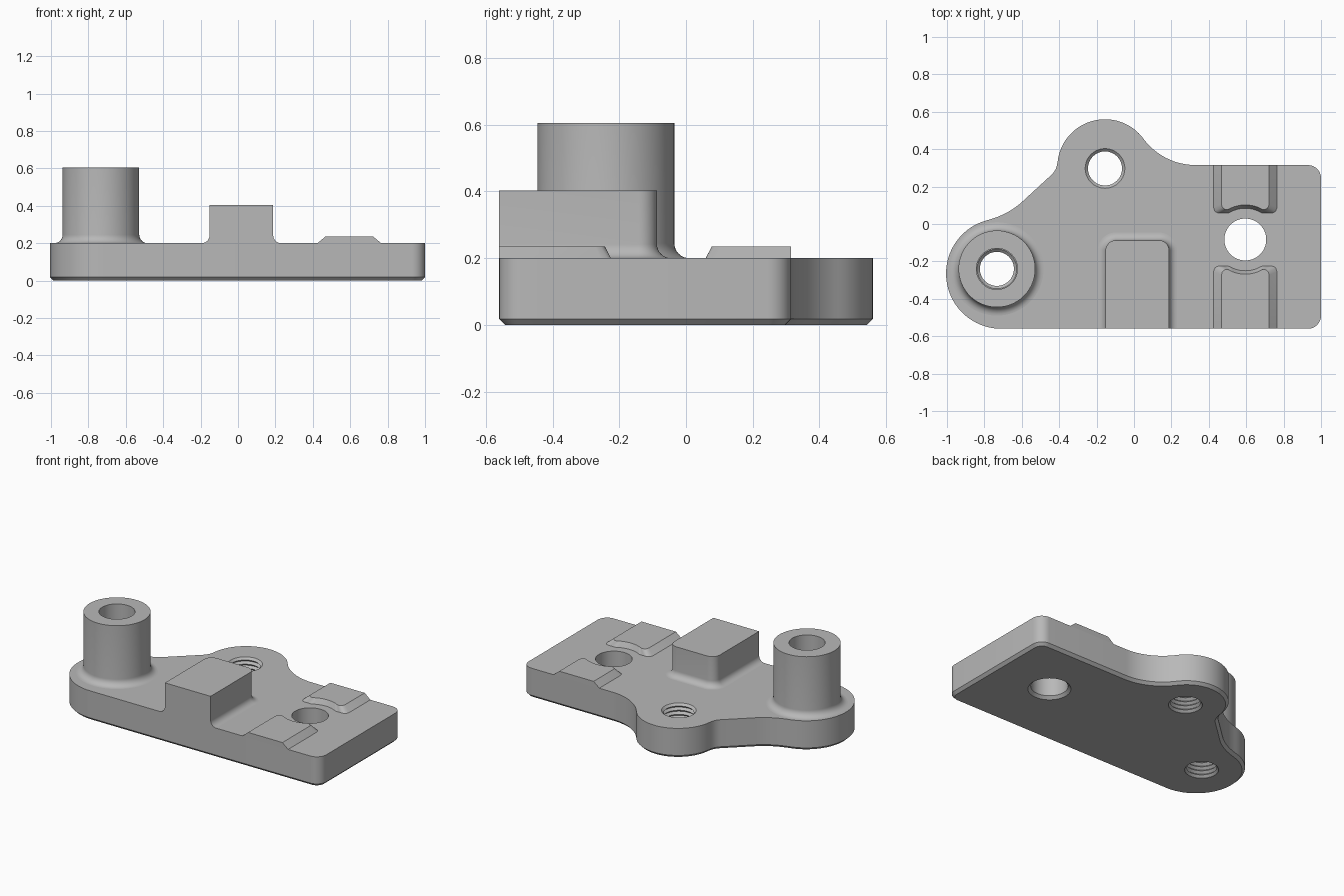
import bpy
import bmesh
from math import sin, cos, radians, sqrt
from mathutils import Vector
from mathutils.geometry import interpolate_bezier

cube = bpy.data.objects.get("Cube")
if cube:
    bpy.data.objects.remove(cube, do_unlink=True)

grey = bpy.data.materials.new("light_grey")
grey.use_nodes = True
grey.diffuse_color = (0.48, 0.48, 0.48, 1)
grey.node_tree.nodes["Principled BSDF"].inputs["Base Color"].default_value = grey.diffuse_color

TOP = 0.2          # upper surface of the plate
FRONT = -0.56
BACK = 0.315
HOLE = (0.595, -0.083)
POST = (-0.733, -0.24)
LOBE = (-0.155, 0.305)


def arc(centre, r, a0, a1, n=16):
    steps = [radians(a0 + (a1 - a0) * i / n) for i in range(n + 1)]
    return [(centre[0] + r * cos(a), centre[1] + r * sin(a)) for a in steps]


def circle(centre, r):
    return arc(centre, r, 0, 360, 64)[:-1]


def bezier(*points, n=12):
    return [(v.x, v.y) for v in interpolate_bezier(*[Vector(p) for p in points], n)]


def inset(outline, d):
    result = []
    for i, p in enumerate(outline):
        along = Vector(outline[(i + 1) % len(outline)]) - Vector(outline[i - 1])
        along.normalize()
        result.append((p[0] - along.y * d, p[1] + along.x * d))
    return result


def loft(name, sections, caps=True):
    """Skin a stack of matching outlines, each given as (outline, height)."""
    bm = bmesh.new()
    rings = [[bm.verts.new((x, y, z)) for x, y in pts] for pts, z in sections]
    n = len(rings[0])
    for low, high in zip(rings, rings[1:]):
        for i in range(n):
            j = (i + 1) % n
            bm.faces.new((low[i], low[j], high[j], high[i]))
    if caps:
        bm.faces.new(rings[0][::-1])
        bm.faces.new(rings[-1])
    mesh = bpy.data.meshes.new(name)
    bm.to_mesh(mesh)
    bm.free()
    mesh.materials.append(grey)
    obj = bpy.data.objects.new(name, mesh)
    bpy.context.collection.objects.link(obj)
    return obj


def activate(obj):
    bpy.ops.object.select_all(action='DESELECT')
    obj.select_set(True)
    bpy.context.view_layer.objects.active = obj


def smooth(obj):
    activate(obj)
    bpy.ops.object.shade_smooth_by_angle(angle=radians(30))


def cut(obj, cutter):
    cutter.hide_render = True
    mod = obj.modifiers.new("hole", 'BOOLEAN')
    mod.operation = 'DIFFERENCE'
    mod.solver = 'EXACT'
    mod.object = cutter
    activate(obj)
    bpy.ops.object.modifier_apply(modifier=mod.name)
    bpy.data.objects.remove(cutter, do_unlink=True)


def fillet(r, n=8):
    """Offset and height pairs of a concave fillet rising from the plate."""
    angles = [radians(90 * i / n) for i in range(n + 1)]
    return [(r * (1 - sin(a)), TOP + r * (1 - cos(a))) for a in angles]


# Plate with rounded corners, a back lobe, a side lobe and a chamfered underside
outline = arc((0.93, FRONT + 0.07), 0.07, -90, 0, 8)
outline += arc((0.93, BACK - 0.07), 0.07, 0, 90, 8)
outline += arc((0.33, BACK + 0.348), 0.348, 270, 216.4)
outline += arc(LOBE, 0.255, 36.4, 174, 32)[1:]
outline += bezier((-0.409, 0.332), (-0.414, 0.29), (-0.43, 0.273), (-0.45, 0.255))[1:]
outline += bezier((-0.60, 0.117), (-0.66, 0.063), (-0.726, 0.036), (-0.786, 0.02))
outline += arc((-0.71, -0.265), 0.295, 105, 270, 36)[1:]
plate = loft("plate", [(inset(outline, 0.018), 0), (outline, 0.018), (outline, TOP)])

# Plain through hole, wider at the bottom
cut(plate, loft("plain_hole_cutter", [(circle(HOLE, r), z) for r, z in
                                      ((0.14, -0.01), (0.112, 0.018), (0.112, 0.22))]))

# Threaded holes
for centre in (LOBE, POST):
    centre = (centre[0], centre[1] - (0.008 if centre == LOBE else 0))
    thread = [(circle(centre, 0.106 if i % 2 else 0.091), -0.01 + 0.014 * i)
              for i in range(17)]
    cut(plate, loft("thread_cutter", thread))
smooth(plate)

# Hollow post with a filleted foot
rings = [(0.205 + d, z) for d, z in fillet(0.045)]
rings += [(0.205, 0.605), (0.11, 0.605), (0.11, TOP)]
smooth(loft("post", [(circle(POST, r), z) for r, z in rings], caps=False))


# Raised block, flush with the front edge and filleted on the other sides
def block_outline(d):
    left, right, back, r = -0.152 - d, 0.188 + d, -0.087 + d, 0.055 + d
    return ([(left, FRONT), (right, FRONT)]
            + arc((right - r, back - r), r, 0, 90, 10)
            + arc((left + r, back - r), r, 90, 180, 10))


block = [(block_outline(d), z) for d, z in fillet(0.042)] + [(block_outline(0), 0.403)]
smooth(loft("block", block))


# Low sloped pads, notched around the plain hole
def pad_outline(side, far, half, edge, radius, corner=0.03):
    pts = []
    for i in range(49):
        x = half * (i / 24 - 1)
        y = max(edge, sqrt(max(radius ** 2 - x * x, 0)))
        over = max(abs(x) - half + corner, 0)
        y += corner - sqrt(max(corner ** 2 - over ** 2, 0))
        pts.append((HOLE[0] + x, HOLE[1] + side * y))
    pts += [(HOLE[0] + half, far), (HOLE[0] - half, far)]
    return pts if side > 0 else pts[::-1]


for name, side, far in (("back_pad", 1, BACK), ("front_pad", -1, FRONT)):
    smooth(loft(name, [(pad_outline(side, far, 0.17, 0.142, 0.167), TOP),
                       (pad_outline(side, far, 0.128, 0.16, 0.185), 0.235)]))
